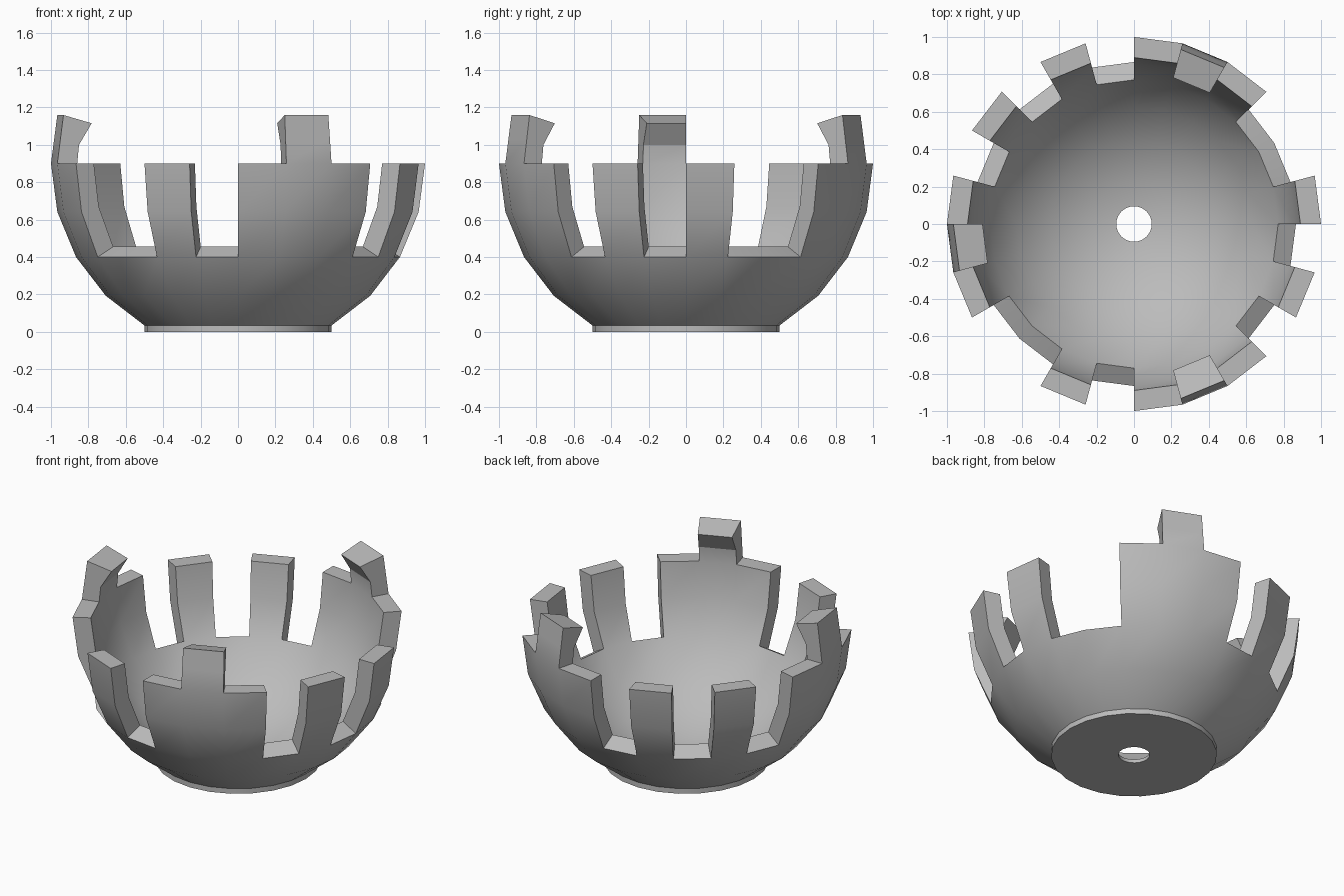
import bpy
import bmesh
from math import sin, cos, radians

if "Cube" in bpy.data.objects:
    bpy.data.objects.remove(bpy.data.objects["Cube"], do_unlink=True)

SEGMENTS = 24
STEP = 360 / SEGMENTS
RIM_Z = 0.9
INNER = 0.89

# Material
grey = bpy.data.materials.new("plain_grey")
grey.use_nodes = True
colour = (0.5, 0.5, 0.5, 1)
grey.diffuse_color = colour
grey.node_tree.nodes["Principled BSDF"].inputs["Base Color"].default_value = colour


def arc(radius, degrees):
    """Point (r, z) of a bowl with the given radius, below the rim."""
    a = radians(degrees)
    return radius * cos(a), RIM_Z - radius * sin(a)


# Wall section as (outside point, inside point) pairs from the foot upward
foot_r, foot_z = arc(1, 60)
section = [
    ((foot_r, 0), (0.095, 0)),                      # drain hole, underside
    ((foot_r, foot_z / 3), (0.095, 0.023)),         # drain hole, upper edge
    ((foot_r, foot_z * 2 / 3), arc(INNER, 75)),
]
section += [(arc(1, d), arc(INNER, d)) for d in (60, 45, 30, 15, 0)]
section += [
    ((0.983, 1.03), (0.88, 1.0)),                   # hook, lower edge
    ((0.966, 1.159), (0.81, 1.115)),                # hook, tip
]
NOTCH_LAYER, HOOK_LAYER, TOP_LAYER = 5, 7, 9

# Segments, counted from +x, that rise to the rim and that carry a hook
hooks = {4, 12, 19}
walls = {0, 7, 9, 16, 22} | {h + d for h in hooks for d in (-1, 0, 1)}


def solid(seg, layer):
    seg %= SEGMENTS
    if layer < 0 or layer >= TOP_LAYER:
        return False
    if layer < NOTCH_LAYER:
        return True
    return seg in (walls if layer < HOOK_LAYER else hooks)


# Bowl shell: every solid cell adds the faces that are exposed
bm = bmesh.new()
grid = {}


def vert(seg, level, side):
    key = (seg % SEGMENTS, level, side)
    if key not in grid:
        r, z = section[level][side]
        a = radians(key[0] * STEP)
        grid[key] = bm.verts.new((r * cos(a), r * sin(a), z))
    return grid[key]


def face(*corners):
    bm.faces.new([vert(*c) for c in corners])


for s in range(SEGMENTS):
    for n in range(TOP_LAYER):
        if not solid(s, n):
            continue
        t, u = s + 1, n + 1
        face((s, n, 0), (t, n, 0), (t, u, 0), (s, u, 0))
        face((t, n, 1), (s, n, 1), (s, u, 1), (t, u, 1))
        if not solid(s, u):
            face((s, u, 0), (t, u, 0), (t, u, 1), (s, u, 1))
        if not solid(s, n - 1):
            face((t, n, 0), (s, n, 0), (s, n, 1), (t, n, 1))
        if not solid(s - 1, n):
            face((s, n, 1), (s, n, 0), (s, u, 0), (s, u, 1))
        if not solid(t, n):
            face((t, n, 0), (t, n, 1), (t, u, 1), (t, u, 0))

bmesh.ops.recalc_face_normals(bm, faces=bm.faces)
mesh = bpy.data.meshes.new("notched_bowl")
bm.to_mesh(mesh)
bm.free()
mesh.materials.append(grey)
bowl = bpy.data.objects.new("notched_bowl", mesh)
bpy.context.collection.objects.link(bowl)

# Smooth round surfaces, crisp cut edges
bpy.ops.object.select_all(action="DESELECT")
bowl.select_set(True)
bpy.context.view_layer.objects.active = bowl
bpy.ops.object.shade_smooth_by_angle(angle=radians(20))
